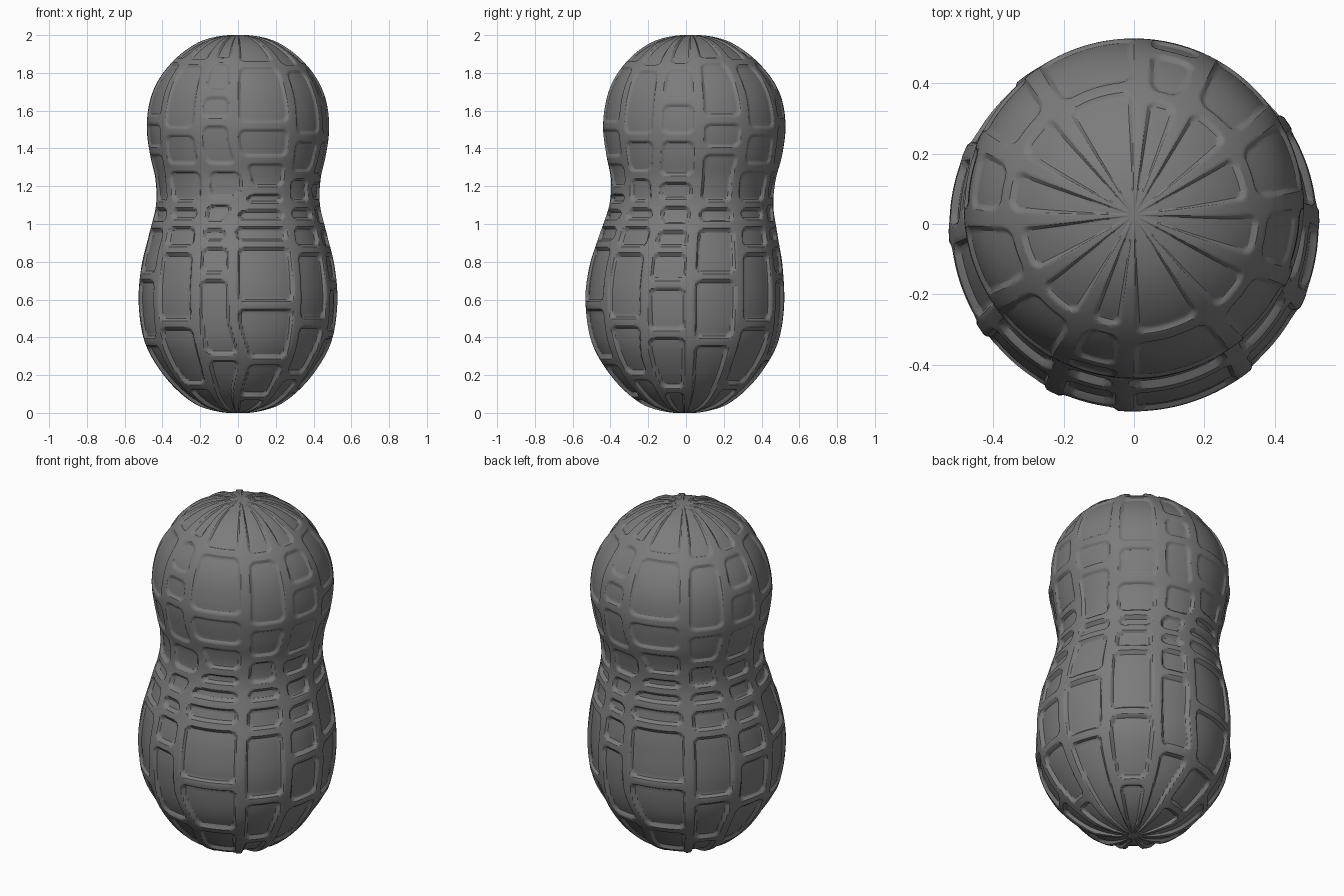
import bpy
import math
from mathutils import Vector

cube = bpy.data.objects.get("Cube")
if cube:
    bpy.data.objects.remove(cube, do_unlink=True)

SEGMENTS = 360
STEPS = 20          # rows per profile span

# Shell outline as (radius, height), bottom to top
PROFILE = [(0, 0), (.15, .032), (.27, .1), (.385, .22), (.475, .38), (.507, .58),
           (.493, .77), (.455, .93), (.415, 1.1), (.423, 1.23), (.455, 1.37),
           (.472, 1.52), (.45, 1.67), (.39, 1.79), (.285, 1.9), (.155, 1.973), (0, 2)]

# Half a turn of lengthwise ridges: angle, wobble, heights of cross ridges after it
COLUMNS = [
    (3, 0, (.38, .72, .99, 1.1, 1.39, 1.55, 1.86)),
    (34, -2, (.15, .47, .86, 1.0, 1.1, 1.3, 1.49, 1.85)),
    (64, 2, (.3, .72, .89, .99, 1.12, 1.3, 1.54, 1.69, 1.86)),
    (87, 7, (.09, .28, .57, .89, 1.0, 1.09, 1.18, 1.34, 1.52, 1.84)),
    (127, 0, (.2, .48, .86, 1.0, 1.1, 1.26, 1.46, 1.82)),
    (156, -3, (.13, .42, .68, .86, .98, 1.11, 1.24, 1.46, 1.65, 1.83)),
]


def smoothstep(low, high, value):
    t = max(0, min(1, (value - low) / (high - low)))
    return t * t * (3 - 2 * t)


def outline():
    """Catmull-Rom samples: radius, height and unit tangent."""
    first, last = PROFILE[1], PROFILE[-2]
    points = [(-first[0], first[1])] + PROFILE + [(-last[0], last[1])]
    points = [Vector(p) for p in points]
    rows = []
    for a, b, c, d in zip(points, points[1:], points[2:], points[3:]):
        for i in range(STEPS):
            t = i / STEPS
            k1, k2, k3 = c - a, 2 * a - 5 * b + 4 * c - d, 3 * b - a - 3 * c + d
            place = b + (k1 * t + k2 * t * t + k3 * t ** 3) / 2
            tangent = (k1 + 2 * k2 * t + 3 * k3 * t * t).normalized()
            rows.append((place, tangent))
    return rows[1:]


def wobble(z):
    """Sideways drift of the lengthwise ridges."""
    waist = math.exp(-((z - 1.22) / .13) ** 2)
    low = math.exp(-((z - .28) / .14) ** 2)
    return 1.3 * waist + low - .4 * math.exp(-((z - 1.0) / .08) ** 2)


def ridge_height(angle, r, z, rise, lines):
    """Raised net of ridges around panels with rounded corners."""
    angle %= 180
    if angle < lines[0]:
        angle += 180
    column = max(i for i in range(len(COLUMNS)) if lines[i] <= angle)
    side = min(angle - lines[column], lines[column + 1] - angle)
    taper = min(1, r / .36)
    across = math.radians(side) * r - .021 * taper
    along = min(abs(z - c) for c in COLUMNS[column][2]) / max(rise, .25) - .016
    corner = .04 * taper
    if across < corner and along < corner:
        inside = corner - math.hypot(corner - across, corner - along)
    else:
        inside = min(across, along)
    tall = .019 - .008 * smoothstep(1.1, 1.3, z)
    return tall * min(1, r / .2) * (1 - smoothstep(0, .015 * taper + .002, inside))


# Shell surface
verts, faces = [(0, 0, 0)], []
rows = outline()
for place, tangent in rows:
    r, z = place
    lean = .05 * smoothstep(.6, 1.4, z) - .018 * smoothstep(1.6, 2, z) - .006
    lines = [a + w * wobble(z) for a, w, _ in COLUMNS]
    lines.append(lines[0] + 180)
    for s in range(SEGMENTS):
        degrees = 360 * s / SEGMENTS
        h = ridge_height(degrees, r, z, abs(tangent.y), lines)
        radius, height = r + h * tangent.y, z - h * tangent.x
        turn = math.radians(degrees)
        verts.append((radius * math.cos(turn), radius * math.sin(turn) + lean,
                      max(0, min(2, height))))
verts[0] = (0, -.006, 0)
top = len(verts)
verts.append((0, .026, 2))

for s in range(SEGMENTS):
    n = (s + 1) % SEGMENTS
    faces.append((0, 1 + n, 1 + s))
    for row in range(len(rows) - 1):
        base = 1 + row * SEGMENTS
        faces.append((base + s, base + n, base + SEGMENTS + n, base + SEGMENTS + s))
    base = top - SEGMENTS
    faces.append((base + s, base + n, top))

mesh = bpy.data.meshes.new("peanut_shell")
mesh.from_pydata(verts, [], faces)
mesh.update()
shell = bpy.data.objects.new("peanut_shell", mesh)
bpy.context.collection.objects.link(shell)

# Plain grey finish
grey = bpy.data.materials.new("mid grey")
grey.use_nodes = True
colour = (.2, .2, .2, 1)
grey.diffuse_color = colour
grey.node_tree.nodes["Principled BSDF"].inputs["Base Color"].default_value = colour
mesh.materials.append(grey)

bpy.ops.object.select_all(action='DESELECT')
shell.select_set(True)
bpy.context.view_layer.objects.active = shell
bpy.ops.object.shade_smooth_by_angle(angle=math.radians(30))
